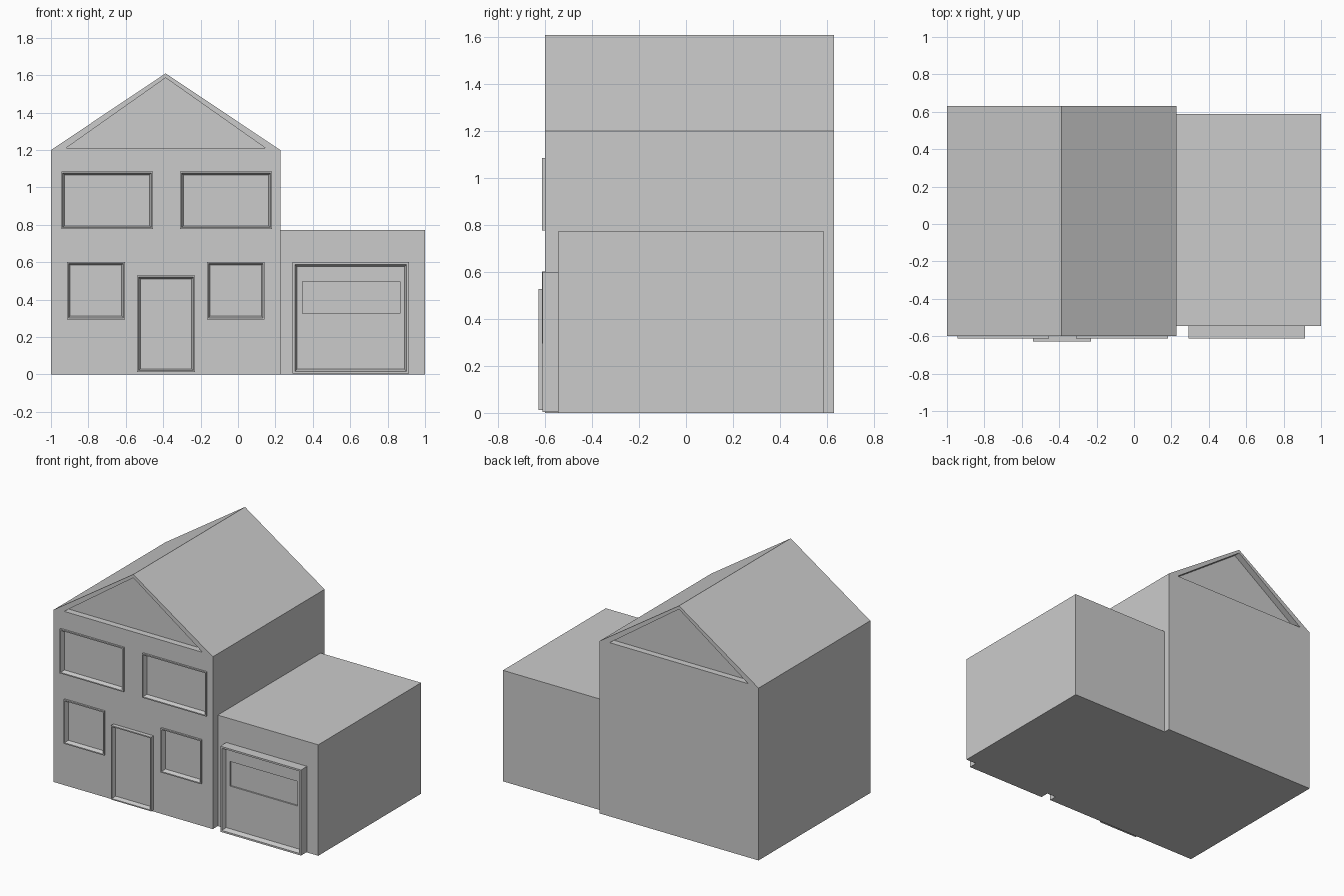
import bpy, bmesh
from mathutils import Vector

if "Cube" in bpy.data.objects:
    bpy.data.objects.remove(bpy.data.objects["Cube"])


def make_object(name, bm):
    bmesh.ops.recalc_face_normals(bm, faces=bm.faces)
    mesh = bpy.data.meshes.new(name)
    bm.to_mesh(mesh)
    bm.free()
    obj = bpy.data.objects.new(name, mesh)
    bpy.context.collection.objects.link(obj)
    return obj


def prism(name, profile, y0, y1):
    """Extrude an (x, z) profile along y."""
    bm = bmesh.new()
    face = bm.faces.new([bm.verts.new((x, y0, z)) for x, z in profile])
    ext = bmesh.ops.extrude_face_region(bm, geom=[face])["geom"]
    moved = [v for v in ext if isinstance(v, bmesh.types.BMVert)]
    bmesh.ops.translate(bm, verts=moved, vec=(0, y1 - y0, 0))
    return make_object(name, bm)


def rect(x0, x1, z0, z1):
    return [(x0, z0), (x1, z0), (x1, z1), (x0, z1)]


def cut(target, cutter):
    cutter.hide_render = True
    cutter.hide_viewport = True
    cutter.display_type = 'WIRE'
    mod = target.modifiers.new("cut", 'BOOLEAN')
    mod.operation = 'DIFFERENCE'
    mod.solver = 'EXACT'
    mod.object = cutter


def framed_panel(name, x0, x1, z0, z1, front, back, rim, slope, depth, pane=None):
    """Solid frame block whose front has a rim, sloped reveal and sunken panel."""
    bm = bmesh.new()

    def ring(inset, y):
        return [bm.verts.new((x, y, z)) for x, z in
                rect(x0 + inset, x1 - inset, z0 + inset, z1 - inset)]

    rings = [ring(0, back), ring(0, front), ring(rim, front),
             ring(rim + slope, front + depth)]
    bm.faces.new(rings[0])
    for a, b in zip(rings, rings[1:]):
        for i in range(4):
            j = (i + 1) % 4
            bm.faces.new((a[i], a[j], b[j], b[i]))
    bm.faces.new(rings[-1])
    obj = make_object(name, bm)
    if pane:
        cut(obj, prism(name + "_pane_cutter", rect(*pane),
                       front + depth - 0.02, front + depth + 0.01))
    return obj


# Main house: gabled prism
RIDGE = -0.387
house = prism("house_body", [(-1, 0), (0.226, 0), (0.226, 1.2),
                             (RIDGE, 1.61), (-1, 1.2)], -0.6, 0.63)

# Sunken gable triangles, front and back
gable = [(-0.92, 1.21), (0.147, 1.21), (RIDGE, 1.586)]
for side, y0, y1 in (("front", -0.7, -0.555), ("back", 0.585, 0.73)):
    cut(house, prism(side + "_gable_cutter", gable, y0, y1))

# Windows and front door, let into the front wall
openings = [
    ("upper_window_left", -0.945, -0.455, 0.777, 1.085, -0.613),
    ("upper_window_right", -0.31, 0.182, 0.777, 1.085, -0.613),
    ("lower_window_left", -0.915, -0.605, 0.295, 0.602, -0.613),
    ("lower_window_right", -0.167, 0.143, 0.295, 0.602, -0.613),
    ("front_door", -0.54, -0.23, 0.012, 0.528, -0.628),
]
for name, x0, x1, z0, z1, front in openings:
    framed_panel(name, x0, x1, z0, z1, front, -0.56, 0.008, 0.01, 0.027)
    e = 0.003
    cut(house, prism(name + "_cutter", rect(x0 + e, x1 - e, z0 + e, z1 - e),
                     -0.7, -0.57))

# Garage block and its projecting door with a shallow window strip
prism("garage_body", rect(0.226, 1, 0, 0.773), -0.545, 0.587)
framed_panel("garage_door", 0.292, 0.914, 0.004, 0.6, -0.612, -0.54,
             0.012, 0.012, 0.03, pane=(0.346, 0.866, 0.325, 0.496))
